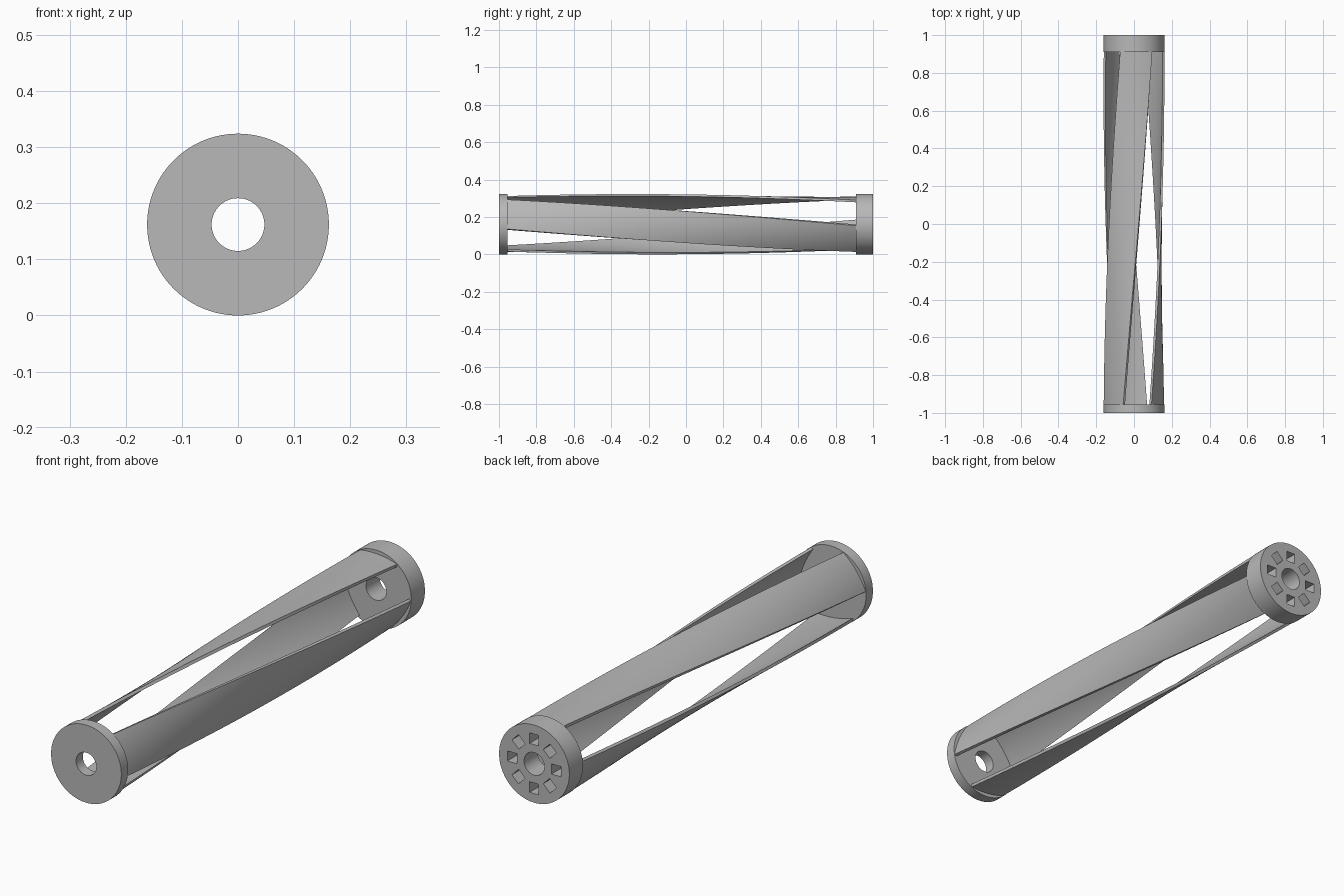
import bpy, bmesh
from math import sin, cos, pi, radians
from mathutils import Matrix, Vector

cube = bpy.data.objects.get("Cube")
if cube:
    bpy.data.objects.remove(cube, do_unlink=True)

R = 0.162            # outer radius, also the height of the axis
BORE = 0.047
FRONT, BACK = -0.955, 0.91   # inner faces of the two end caps

grey = bpy.data.materials.new("Plain grey")
grey.use_nodes = True
grey.diffuse_color = (0.48, 0.48, 0.48, 1)
grey.node_tree.nodes["Principled BSDF"].inputs["Base Color"].default_value = (0.48, 0.48, 0.48, 1)


def finish(bm, name):
    """Turn a bmesh into a grey object."""
    bmesh.ops.recalc_face_normals(bm, faces=bm.faces)
    mesh = bpy.data.meshes.new(name)
    bm.to_mesh(mesh)
    bm.free()
    mesh.materials.append(grey)
    obj = bpy.data.objects.new(name, mesh)
    bpy.context.collection.objects.link(obj)
    return obj


def activate(obj):
    bpy.ops.object.select_all(action='DESELECT')
    obj.select_set(True)
    bpy.context.view_layer.objects.active = obj


def smooth(obj):
    activate(obj)
    bpy.ops.object.shade_smooth_by_angle(angle=radians(30))


def disc(name, radius, y0, y1, sides=96):
    """Solid cylinder lying along y."""
    bm = bmesh.new()
    place = Matrix.Translation((0, (y0 + y1) / 2, R)) @ Matrix.Rotation(pi / 2, 4, 'X')
    bmesh.ops.create_cone(bm, cap_ends=True, segments=sides, radius1=radius,
                          radius2=radius, depth=y1 - y0, matrix=place)
    return finish(bm, name)


def cut(obj, cutter):
    """Subtract the cutter and remove it."""
    cutter.hide_render = True
    activate(obj)
    mod = obj.modifiers.new("cut", 'BOOLEAN')
    mod.operation = 'DIFFERENCE'
    mod.solver = 'EXACT'
    mod.object = cutter
    bpy.ops.object.modifier_apply(modifier=mod.name)
    bpy.data.objects.remove(cutter, do_unlink=True)


# End caps with a central bore
front_cap = disc("front_cap", R, -1, FRONT)
back_cap = disc("back_cap", R, BACK, 1)
for cap, y in ((front_cap, FRONT), (back_cap, BACK)):
    cut(cap, disc("bore_cutter", BORE, y - 0.2, y + 0.2, 64))

# Ring of eight square blind pockets in the back cap
bm = bmesh.new()
for i in range(8):
    place = (Matrix.Translation((0, 1, R)) @ Matrix.Rotation(i * pi / 4, 4, 'Y')
             @ Matrix.Translation((0.102, 0, 0)) @ Matrix.Diagonal((0.044, 0.12, 0.042, 1)))
    bmesh.ops.create_cube(bm, size=1, matrix=place)
cut(back_cap, finish(bm, "pocket_cutter"))
smooth(front_cap)
smooth(back_cap)

# Three slightly bowed slats that twist from cap to cap
HALF = radians(32)
STEPS, ACROSS, THICK, BOW = 40, 12, 0.012, 0.010


def slat_section():
    """Closed outline as (sideways, radial) pairs: outer arc, then inner arc."""
    width, base = 0.161 * sin(HALF), 0.161 * cos(HALF)
    arc = []
    for i in range(ACROSS + 1):
        t = 2 * i / ACROSS - 1
        arc.append((t * width, base + BOW * (1 - t * t)))
    return arc + [(u, r - THICK) for u, r in reversed(arc)]


def slat(name, start, end):
    bm = bmesh.new()
    section = slat_section()
    rings = []
    for s in range(STEPS + 1):
        f = s / STEPS
        a = radians(start + (end - start) * f)
        y = FRONT - 0.005 + (BACK - FRONT + 0.01) * f
        out = Vector((cos(a), 0, sin(a)))
        side = Vector((-sin(a), 0, cos(a)))
        rings.append([bm.verts.new(out * r + side * u + Vector((0, y, R))) for u, r in section])
    n = len(section)
    for a, b in zip(rings, rings[1:]):
        for i in range(n):
            j = (i + 1) % n
            bm.faces.new((a[i], a[j], b[j], b[i]))
    bm.faces.new(rings[0])
    bm.faces.new(rings[-1])
    smooth(finish(bm, name))


for k, name in enumerate(("left_slat", "upper_slat", "lower_slat")):
    slat(name, 23 + 120 * k, -35 + 120 * k)
